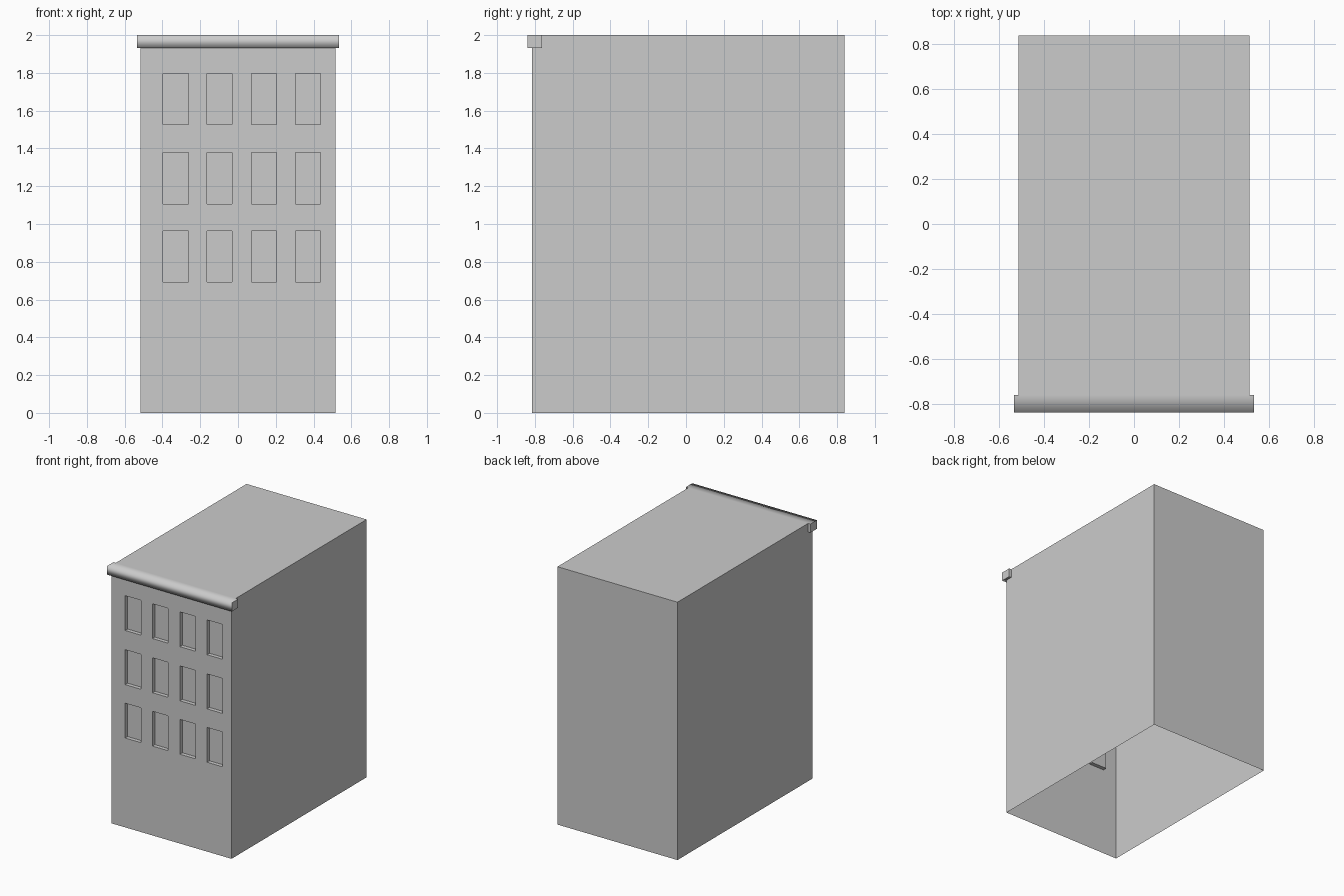
import bpy, bmesh

if "Cube" in bpy.data.objects:
    bpy.data.objects.remove(bpy.data.objects["Cube"])

grey = bpy.data.materials.new("plain grey")
grey.diffuse_color = (0.6, 0.6, 0.6, 1)
grey.use_nodes = True
grey.node_tree.nodes["Principled BSDF"].inputs["Base Color"].default_value = grey.diffuse_color

W, YF, YB, H = 0.515, -0.815, 0.84, 2.0   # body half width, front, back, height
CW, CF, CB, CZ = 0.535, -0.84, -0.762, 1.933  # cornice half width, front, back, underside
DEPTH = 0.03                               # window recess


def finish(bm, name):
    mesh = bpy.data.meshes.new(name)
    bm.to_mesh(mesh)
    bm.free()
    mesh.materials.append(grey)
    obj = bpy.data.objects.new(name, mesh)
    bpy.context.collection.objects.link(obj)
    return obj


def quad(bm, *pts):
    return bm.faces.new([bm.verts.new(p) for p in pts])


# Body: open-bottomed shell, front wall as a grid with the window cells pushed in
bm = bmesh.new()
xs = [-W, -0.397, -0.263, -0.163, -0.031, 0.072, 0.205, 0.305, 0.437, W]
zs = [0, 0.693, 0.963, 1.107, 1.378, 1.527, 1.797, H]
for i in range(len(xs) - 1):
    for j in range(len(zs) - 1):
        x0, x1, z0, z1 = xs[i], xs[i + 1], zs[j], zs[j + 1]
        ring = [(x0, z0), (x1, z0), (x1, z1), (x0, z1)]
        is_window = i % 2 == 1 and j % 2 == 1
        y = YF + DEPTH if is_window else YF
        quad(bm, *[(x, y, z) for x, z in ring])
        if is_window:  # reveals
            for k in range(4):
                (xa, za), (xb, zb) = ring[k], ring[(k + 1) % 4]
                quad(bm, (xa, YF, za), (xb, YF, zb), (xb, y, zb), (xa, y, za))
# Side walls, back wall and roof (the cornice top completes the roof)
quad(bm, (W, YF, 0), (W, YB, 0), (W, YB, H), (W, YF, H))
quad(bm, (-W, YB, 0), (-W, YF, 0), (-W, YF, H), (-W, YB, H))
quad(bm, (W, YB, 0), (-W, YB, 0), (-W, YB, H), (W, YB, H))
quad(bm, (-W, CB, H), (W, CB, H), (W, YB, H), (-W, YB, H))
bmesh.ops.remove_doubles(bm, verts=bm.verts[:], dist=0.0001)
finish(bm, "building_shell")

# Cornice: box wrapping the top of the front, softly shaded along its front edges
bm = bmesh.new()
bmesh.ops.create_cube(bm, size=1)
for v in bm.verts:
    v.co = (CW if v.co.x > 0 else -CW,
            CB if v.co.y > 0 else CF,
            H if v.co.z > 0 else CZ)
for f in bm.faces:
    f.smooth = True
for e in bm.edges:
    if any(abs(f.normal.x) > 0.5 or f.normal.y > 0.5 for f in e.link_faces):
        e.smooth = False
finish(bm, "front_cornice")
